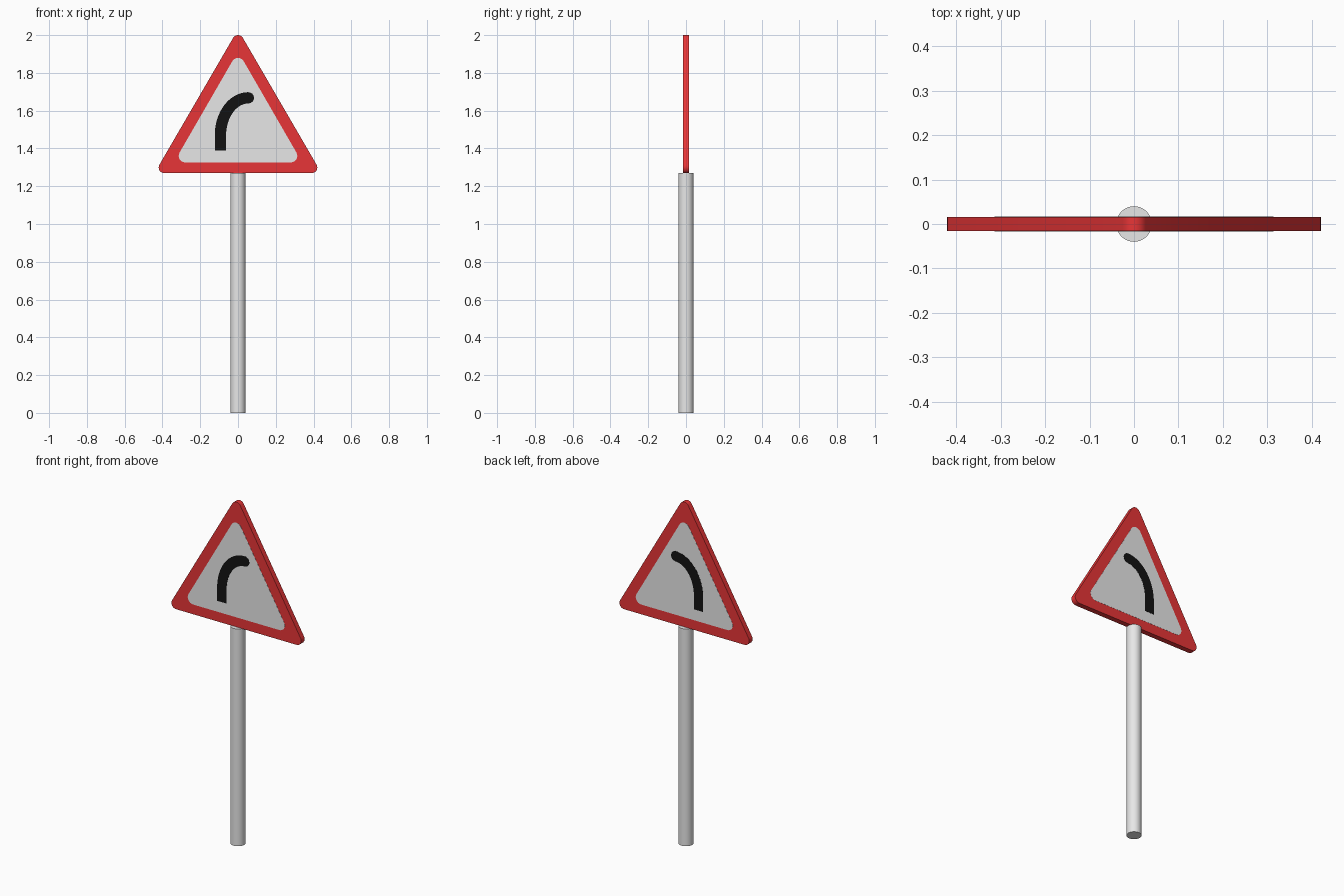
import bpy, bmesh, math
from mathutils import Vector

if "Cube" in bpy.data.objects:
    bpy.data.objects.remove(bpy.data.objects["Cube"])


def material(name, rgb):
    m = bpy.data.materials.new(name)
    m.diffuse_color = (*rgb, 1)
    m.use_nodes = True
    m.node_tree.nodes["Principled BSDF"].inputs["Base Color"].default_value = m.diffuse_color
    return m


red = material("red", (0.8, 0.036, 0.038))
white = material("white", (0.8, 0.8, 0.8))
black = material("black", (0.006, 0.006, 0.006))
grey = material("pole_grey", (0.8, 0.8, 0.8))


def smooth(ob):
    bpy.ops.object.select_all(action='DESELECT')
    ob.select_set(True)
    bpy.context.view_layer.objects.active = ob
    bpy.ops.object.shade_smooth_by_angle(angle=math.radians(35))


def prism(name, outline, y0, y1, mat):
    """Extrude an x-z outline from y0 to y1."""
    bm = bmesh.new()
    face = bm.faces.new([bm.verts.new((x, y0, z)) for x, z in outline])
    new = bmesh.ops.extrude_face_region(bm, geom=[face])["geom"]
    bmesh.ops.translate(bm, vec=(0, y1 - y0, 0),
                        verts=[g for g in new if isinstance(g, bmesh.types.BMVert)])
    bmesh.ops.recalc_face_normals(bm, faces=bm.faces)
    me = bpy.data.meshes.new(name)
    bm.to_mesh(me)
    bm.free()
    me.materials.append(mat)
    ob = bpy.data.objects.new(name, me)
    bpy.context.collection.objects.link(ob)
    smooth(ob)


def rounded_triangle(half, z_low, z_top, r, steps=8):
    """Triangle outline with an arc of radius r around each core corner."""
    pts = []
    for (cx, cz), start in (((half, z_low), -90), ((0, z_top), 30), ((-half, z_low), 150)):
        for i in range(steps + 1):
            a = math.radians(start + 120 * i / steps)
            pts.append((cx + r * math.cos(a), cz + r * math.sin(a)))
    return pts


def bend_outline(w=0.03):
    """Straight stem, then a quarter-ellipse bend with a round end."""
    rx, rz, x0, z0 = 0.148, 0.198, -0.093, 1.47
    line = [Vector((x0, 1.39))]
    for i in range(17):
        a = math.pi - math.pi / 2 * i / 16
        line.append(Vector((x0 + rx + rx * math.cos(a), z0 + rz * math.sin(a))))
    left, right = [], []
    for i, p in enumerate(line):
        d = (line[min(i + 1, len(line) - 1)] - line[max(i - 1, 0)]).normalized()
        if i == 0:
            d = Vector((0, 1))
        n = Vector((-d.y, d.x)) * w
        left.append(p + n)
        right.append(p - n)
    side = left[-1] - line[-1]
    ang = math.atan2(side.y, side.x)
    cap = [line[-1] + Vector((math.cos(ang - math.pi * k / 8),
                              math.sin(ang - math.pi * k / 8))) * w for k in range(1, 8)]
    return left + cap + right[::-1]


# Round pole
bpy.ops.mesh.primitive_cylinder_add(vertices=32, radius=0.04, depth=1.27, location=(0, 0, 0.635))
pole = bpy.context.object
pole.name = "pole"
pole.data.materials.append(grey)
smooth(pole)

# Red sign plate
prism("sign_plate", rounded_triangle(0.39, 1.299, 1.97, 0.03), -0.0155, 0.0155, red)

# White panel and black bend symbol on both faces
for side, label in ((-1, "front"), (1, "back")):
    prism(label + "_panel", rounded_triangle(0.279, 1.361, 1.844, 0.035),
          side * 0.0150, side * 0.0163, white)
    prism(label + "_bend_symbol", bend_outline(), side * 0.0158, side * 0.0170, black)
